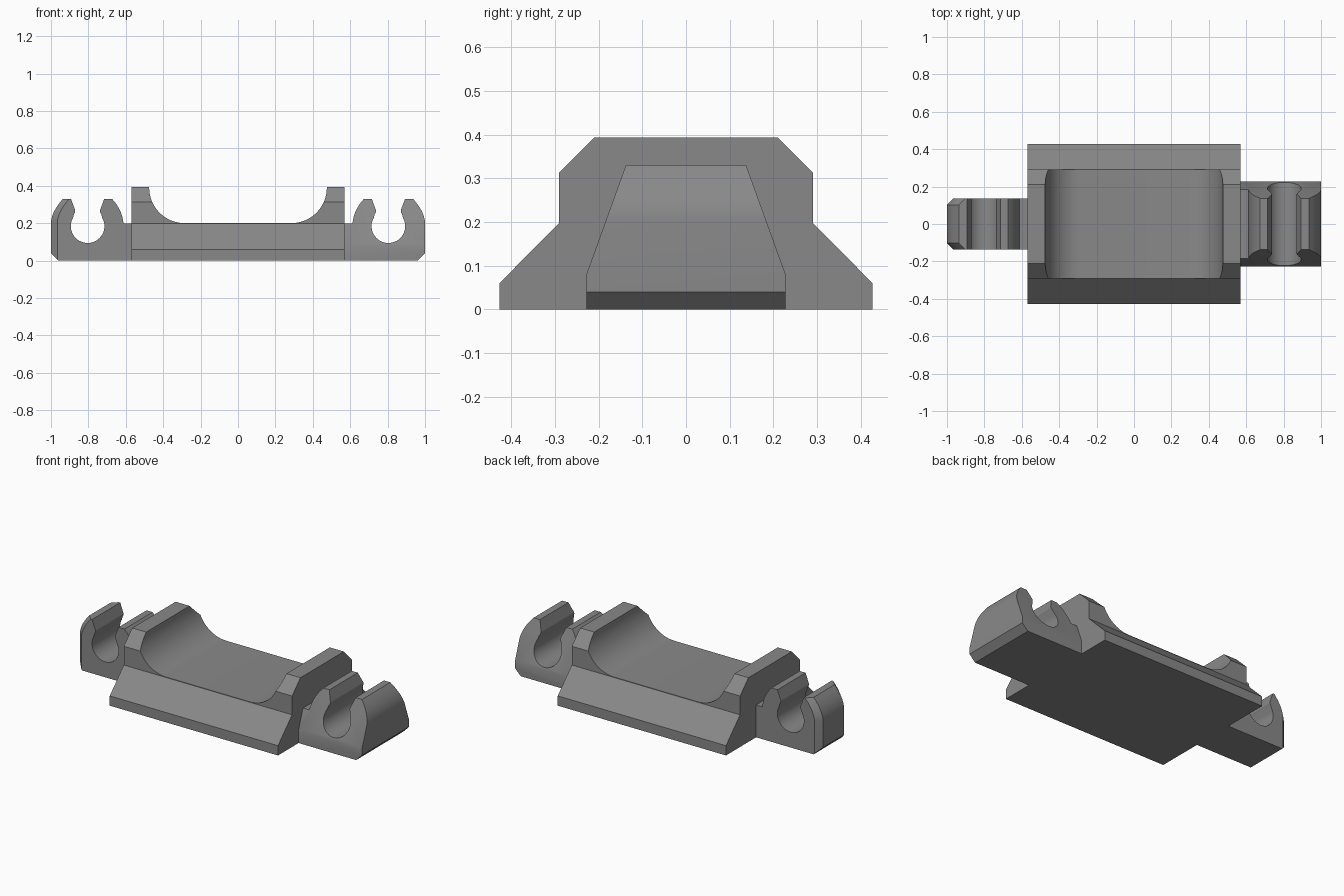
import bpy, bmesh, math

if "Cube" in bpy.data.objects:
    bpy.data.objects.remove(bpy.data.objects["Cube"])

plastic = bpy.data.materials.new("grey plastic")
plastic.diffuse_color = (0.25, 0.25, 0.25, 1)
plastic.use_nodes = True
plastic.node_tree.nodes["Principled BSDF"].inputs["Base Color"].default_value = plastic.diffuse_color


def loft(name, sections):
    """Solid through matching rings of 3D points."""
    bm = bmesh.new()
    rings = [[bm.verts.new(p) for p in s] for s in sections]
    n = len(rings[0])
    for a, b in zip(rings, rings[1:]):
        for i in range(n):
            j = (i + 1) % n
            bm.faces.new((a[i], a[j], b[j], b[i]))
    bm.faces.new(rings[0])
    bm.faces.new(rings[-1])
    bmesh.ops.recalc_face_normals(bm, faces=bm.faces)
    mesh = bpy.data.meshes.new(name)
    bm.to_mesh(mesh)
    bm.free()
    mesh.materials.append(plastic)
    ob = bpy.data.objects.new(name, mesh)
    bpy.context.collection.objects.link(ob)
    return ob


def along_y(name, profile, y):
    return loft(name, [[(x, s, z) for x, z in profile] for s in (-y, y)])


def along_x(name, profile, x0, x1):
    return loft(name, [[(s, y, z) for y, z in profile] for s in (x0, x1)])


def select(ob):
    bpy.ops.object.select_all(action='DESELECT')
    ob.select_set(True)
    bpy.context.view_layer.objects.active = ob


def intersect(ob, envelope):
    mod = ob.modifiers.new("shape", 'BOOLEAN')
    mod.operation, mod.solver, mod.object = 'INTERSECT', 'EXACT', envelope
    select(ob)
    bpy.ops.object.modifier_apply(modifier=mod.name)
    bpy.data.objects.remove(envelope)


def arc(cx, cz, r, a0, a1, n):
    angles = [math.radians(a0 + (a1 - a0) * i / n) for i in range(n + 1)]
    return [(cx + r * math.cos(a), cz + r * math.sin(a)) for a in angles]


def curve(p, c, q, n=8):
    return [tuple((1 - t) ** 2 * p[k] + 2 * t * (1 - t) * c[k] + t * t * q[k] for k in (0, 1))
            for t in (i / n for i in range(n + 1))]


def mirrored(half):
    return half + [(-a, b) for a, b in reversed(half)]


# Cradle: stepped cross-section with a filleted saddle
saddle = mirrored([(0.57, -0.1), (0.57, 0.5), (0.475, 0.5)] + arc(0.285, 0.39, 0.19, 0, -90, 16))
cradle = along_y("cradle", saddle, 0.6)
steps = mirrored([(0.427, 0), (0.427, 0.06), (0.291, 0.197), (0.291, 0.312), (0.21, 0.393)])
intersect(cradle, along_x("steps", steps, -0.7, 0.7))


# Clip outline: outer wall, prong tips around an open round seat, inner wall
CX, CZ, R = 0.804, 0.184, 0.09


def clip_profile(inset=0.0):
    d = inset
    outer = [(0.96, 0), (1 - d, 0.04 - d)]
    outer += curve((1 - d, 0.205), (0.995 - d, 0.265), (0.936 - d, 0.33))
    tip = [(0.893, 0.33), (0.87, 0.268), (0.871, 0.258), (0.877, 0.248)]
    seat = arc(CX, CZ, R, 30, -210, 32)
    inner_tip = [(2 * CX - x, z) for x, z in reversed(tip)]
    inner = curve((0.674, 0.33), (0.62, 0.275), (0.612, 0.198))
    return outer + tip + seat + inner_tip + inner + [(0.57, 0.198), (0.57, 0)]


# Wide clip with sloping cheeks
wide_clip = along_y("wide_clip", clip_profile(), 0.4)
cheeks = mirrored([(0.228, -0.05), (0.228, 0.08), (0.139, 0.326), (0.1359, 0.335)])
intersect(wide_clip, along_x("cheeks", cheeks, 0.4, 1.2))

# Narrow clip with chamfered outer edges, on the opposite end
full, small = clip_profile(), clip_profile(0.034)
narrow_clip = loft("narrow_clip", [[(-x, y, z) for x, z in p] for p, y in
                                   ((small, -0.136), (full, -0.102), (full, 0.102), (small, 0.136))])

for part in (cradle, wide_clip, narrow_clip):
    select(part)
    bpy.ops.object.shade_smooth_by_angle(angle=math.radians(25))
